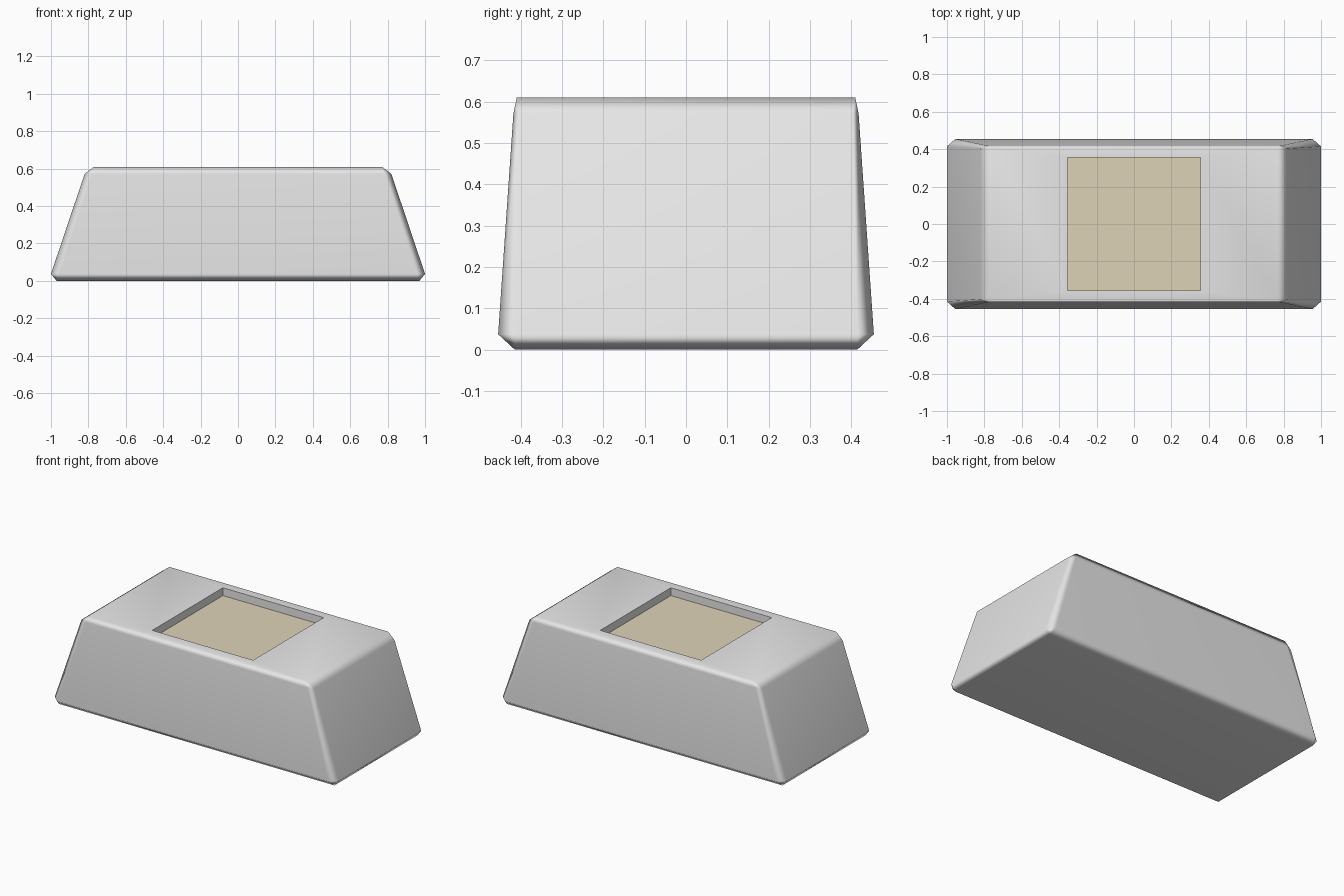
import bpy, bmesh

if "Cube" in bpy.data.objects:
    bpy.data.objects.remove(bpy.data.objects["Cube"])


def material(name, rgb):
    m = bpy.data.materials.new(name)
    m.diffuse_color = (*rgb, 1.0)
    m.use_nodes = True
    m.node_tree.nodes["Principled BSDF"].inputs["Base Color"].default_value = m.diffuse_color
    return m


CORNERS = [(-1, -1), (1, -1), (1, 1), (-1, 1)]
bm = bmesh.new()


def rect(x, y, z):
    return [bm.verts.new((sx * x, sy * y, z)) for sx, sy in CORNERS]


def chamfered(x, y, cx, cy, z):
    """Rectangle with cut corners, counter-clockwise, two points per corner."""
    loop = []
    for sx, sy in CORNERS:
        pair = [(sx * x, sy * (y - cy), z), (sx * (x - cx), sy * y, z)]
        if sx != sy:
            pair.reverse()
        loop += [bm.verts.new(p) for p in pair]
    return loop


def wall(low, high):
    n = len(low)
    return [bm.faces.new((low[i], low[(i + 1) % n], high[(i + 1) % n], high[i]))
            for i in range(n)]


# Outer shell: tapered block with bevelled edges
base = rect(0.97, 0.415, 0.0)
low = chamfered(1.0, 0.455, 0.045, 0.04, 0.037)
high = chamfered(0.82, 0.418, 0.04, 0.015, 0.572)
top = rect(0.77, 0.41, 0.61)

bm.faces.new(base[::-1])
wall(low, high)
for i in range(4):
    j, a, b = (i + 1) % 4, 2 * i + 1, (2 * i + 2) % 8
    bm.faces.new((base[i], base[j], low[b], low[a]))
    bm.faces.new((base[i], low[2 * i + 1], low[2 * i]))
    bm.faces.new((high[a], high[b], top[j], top[i]))
    bm.faces.new((high[2 * i], high[2 * i + 1], top[i]))

# Top face around a square recess
rim = rect(0.355, 0.355, 0.61)
floor = rect(0.355, 0.355, 0.56)
wall(top, rim)
for f in bm.faces:
    f.smooth = True
recess = wall(rim, floor)
panel = bm.faces.new(floor)
panel.material_index = 1
for f in recess + [panel]:
    f.smooth = False
    for e in f.edges:
        e.smooth = False

mesh = bpy.data.meshes.new("tapered_block")
bm.to_mesh(mesh)
bm.free()
mesh.materials.append(material("light grey", (0.8, 0.8, 0.8)))
mesh.materials.append(material("tan", (0.73, 0.65, 0.47)))
body = bpy.data.objects.new("tapered_block", mesh)
bpy.context.collection.objects.link(body)

# Keep the large faces flat and let only the bevels blend
weighted = body.modifiers.new("weighted_normals", 'WEIGHTED_NORMAL')
weighted.keep_sharp = True
